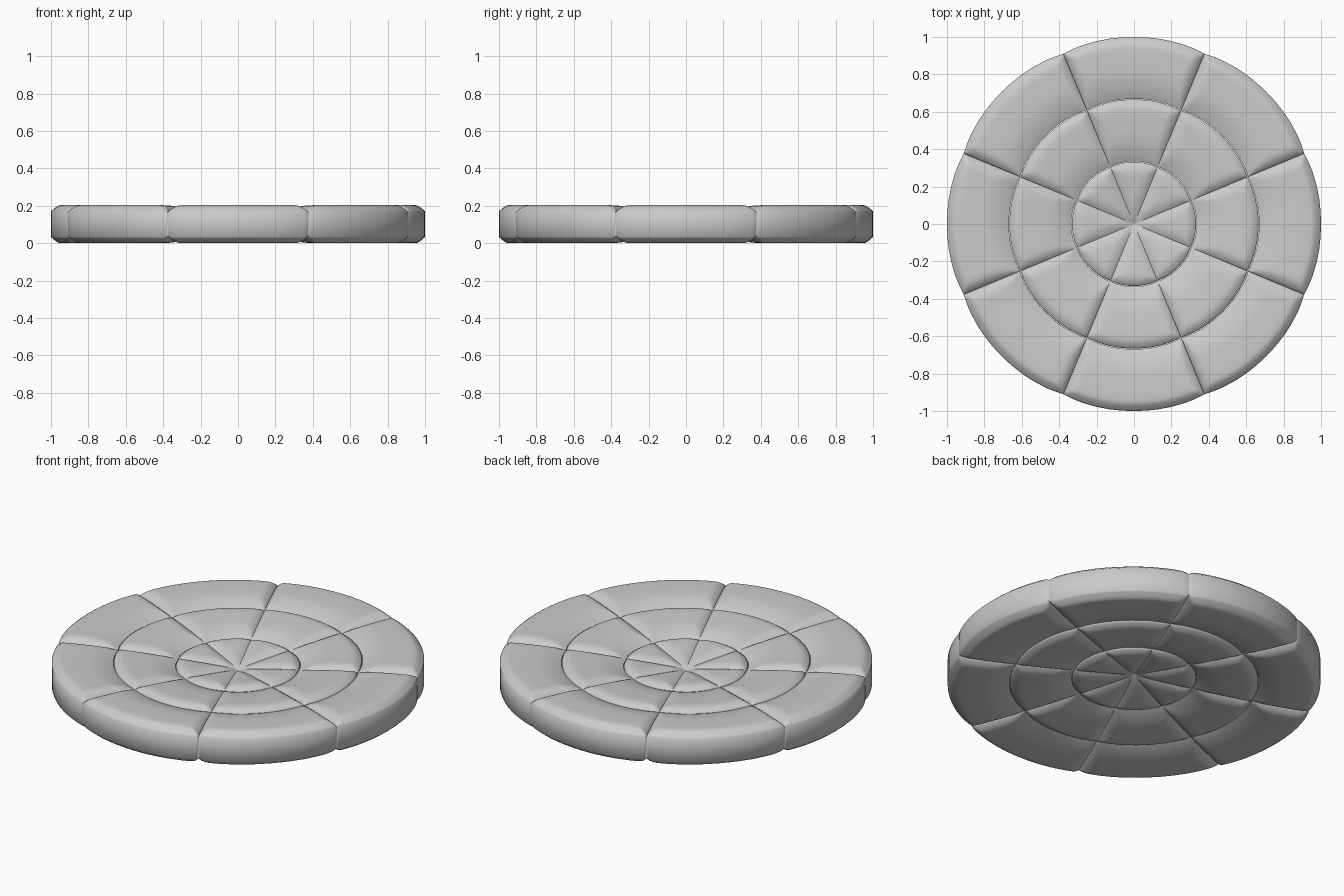
import bpy, bmesh, math

if "Cube" in bpy.data.objects:
    bpy.data.objects.remove(bpy.data.objects["Cube"])

HEIGHT = 0.203
SECTORS = 8
HALF = math.pi / SECTORS
RINGS = [("inner", 0.0, 0.332), ("middle", 0.335, 0.666), ("outer", 0.669, 1.0)]


def soft_edge(d, width, depth, power):
    # how far the padded face sinks at distance d from an edge
    return depth * max(0.0, 1 - d / width) ** power


def dish(r):
    # both faces are gently hollowed toward the middle of the disc
    return 0.08 * max(0.0, 0.9 - r) ** 1.5


def samples(a, b, offsets):
    # positions from a to b, packed closely near both ends
    lo, hi = a + offsets[-1], b - offsets[-1]
    inner = [a + o for o in offsets] + [b - o for o in offsets]
    return sorted(inner + [lo + (hi - lo) * k / 8 for k in range(1, 8)])


def padded_segment(name, r0, r1, angle):
    bm = bmesh.new()
    radii = samples(r0, r1, (0, 0.007, 0.015, 0.025, 0.037, 0.05))
    turns = samples(-1, 1, (0, 0.02, 0.04, 0.07, 0.11, 0.16, 0.22, 0.3))
    is_rim = r1 > 0.99
    inner_depth = 0.028 if r0 > 0 else 0.026
    top, bottom = [], []
    for r in radii:
        row_t, row_b = [], []
        for t in turns:
            side = r * math.sin(HALF * (1 - abs(t)))
            drops = [soft_edge(side, 0.065, 0.014 + 0.02 * r, 2.2),
                     soft_edge(r1 - r, 0.045 if is_rim else 0.06,
                               0.033 if is_rim else 0.026, 1.3 if is_rim else 2.0),
                     soft_edge(r - r0, 0.15, inner_depth, 2.0)]
            # blend the slopes smoothly where they meet
            drop = min(sum(d ** 4 for d in drops) ** 0.25, max(drops) * 1.1) + dish(r)
            # outline draws in slightly toward the seams
            rr = r * (1 - 0.015 * abs(t) ** 3)
            a = angle + t * HALF
            x, y = rr * math.cos(a), rr * math.sin(a)
            row_t.append(bm.verts.new((x, y, HEIGHT - drop)))
            row_b.append(bm.verts.new((x, y, drop)))
        top.append(row_t)
        bottom.append(row_b)
    n, m = len(radii), len(turns)

    # top and bottom faces
    for i in range(n - 1):
        for j in range(m - 1):
            for g in (top, bottom):
                bm.faces.new((g[i][j], g[i + 1][j], g[i + 1][j + 1], g[i][j + 1]))
    # side walls around the border
    border = ([(i, 0) for i in range(n)] + [(n - 1, j) for j in range(1, m)]
              + [(i, m - 1) for i in range(n - 2, -1, -1)]
              + [(0, j) for j in range(m - 2, 0, -1)])
    for (i, j), (k, l) in zip(border, border[1:] + border[:1]):
        bm.faces.new((bottom[i][j], bottom[k][l], top[k][l], top[i][j]))
    bmesh.ops.remove_doubles(bm, verts=bm.verts, dist=1e-5)
    bmesh.ops.recalc_face_normals(bm, faces=bm.faces)

    mesh = bpy.data.meshes.new(name)
    bm.to_mesh(mesh)
    bm.free()
    obj = bpy.data.objects.new(name, mesh)
    bpy.context.collection.objects.link(obj)
    bpy.ops.object.select_all(action='DESELECT')
    obj.select_set(True)
    bpy.context.view_layer.objects.active = obj
    bpy.ops.object.shade_smooth_by_angle(angle=math.radians(60))


# three rings of eight padded segments
for label, r0, r1 in RINGS:
    for k in range(SECTORS):
        padded_segment(f"{label}_segment_{k + 1}", r0, r1, k * 2 * HALF)
